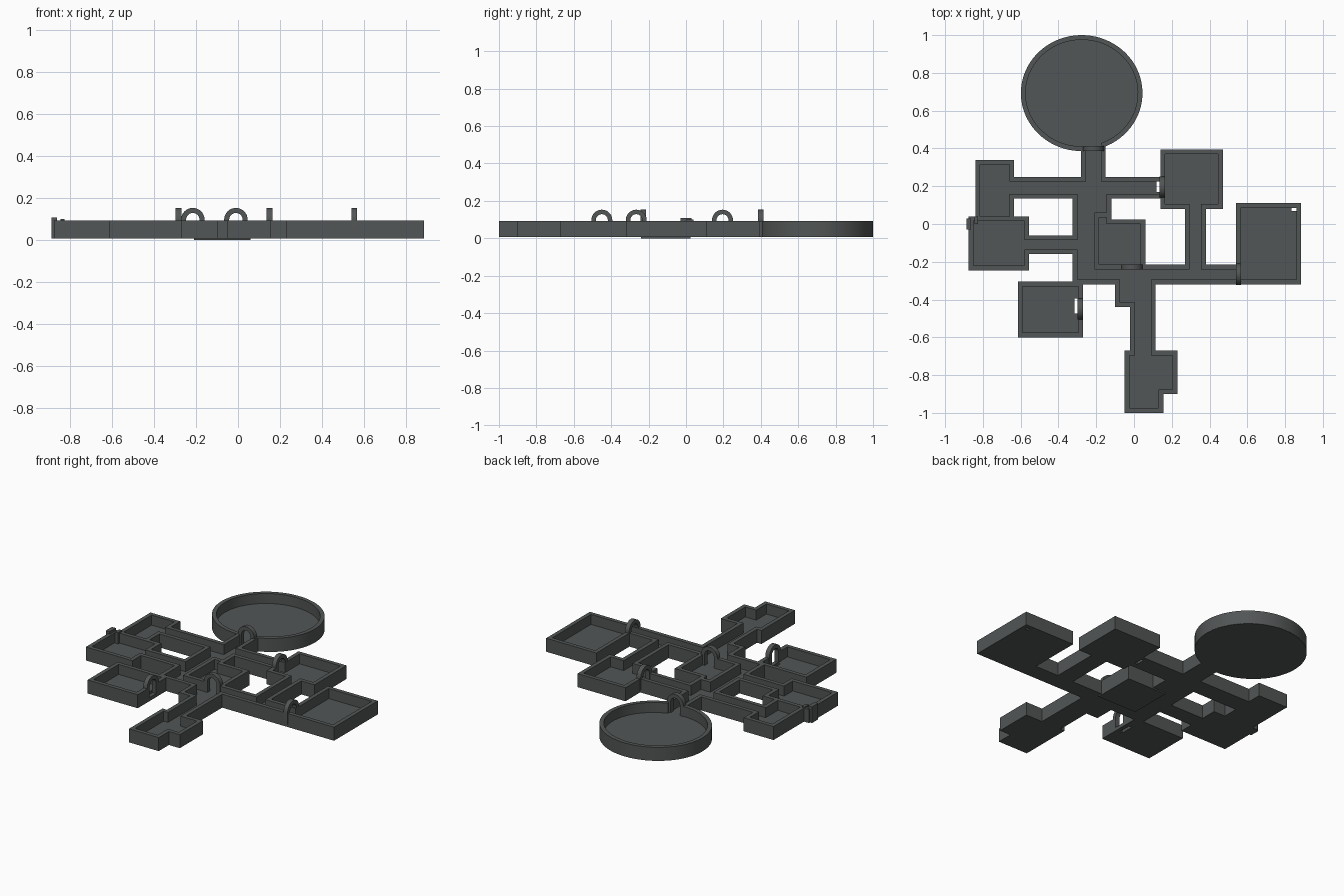
import bpy, bmesh, math

if "Cube" in bpy.data.objects:
    bpy.data.objects.remove(bpy.data.objects["Cube"])

WALL, BOTTOM, FLOOR, TOP = 0.025, 0.008, 0.03, 0.092

stone = bpy.data.materials.new("dark_grey_stone")
stone.diffuse_color = (0.085, 0.092, 0.092, 1)
stone.use_nodes = True
stone.node_tree.nodes["Principled BSDF"].inputs["Base Color"].default_value = stone.diffuse_color


def finish(name, bm, smooth=False):
    bmesh.ops.remove_doubles(bm, verts=bm.verts, dist=1e-5)
    bmesh.ops.recalc_face_normals(bm, faces=bm.faces)
    me = bpy.data.meshes.new(name)
    bm.to_mesh(me)
    bm.free()
    me.materials.append(stone)
    ob = bpy.data.objects.new(name, me)
    bpy.context.collection.objects.link(ob)
    if smooth:
        bpy.ops.object.select_all(action='DESELECT')
        ob.select_set(True)
        bpy.context.view_layer.objects.active = ob
        bpy.ops.object.shade_smooth_by_angle(angle=math.radians(35))
    return ob


def box(name, x0, y0, z0, x1, y1, z1):
    bm = bmesh.new()
    bmesh.ops.create_cube(bm, size=1)
    for v in bm.verts:
        v.co = ((x0 + x1) / 2 + v.co.x * (x1 - x0), (y0 + y1) / 2 + v.co.y * (y1 - y0),
                (z0 + z1) / 2 + v.co.z * (z1 - z0))
    return finish(name, bm)


def sweep(bm, rings, closed=False):
    # Joins a list of 4-point rings into a solid bar
    vs = [[bm.verts.new(p) for p in r] for r in rings]
    n = len(vs)
    for i in range(n if closed else n - 1):
        a, b = vs[i], vs[(i + 1) % n]
        for k in range(4):
            m = (k + 1) % 4
            bm.faces.new((a[k], a[m], b[m], b[k]))
    if not closed:
        bm.faces.new(vs[0])
        bm.faces.new(vs[-1])


# Rooms and corridors: x0, y0, x1, y1, walled sides (left, right, bottom, top)
plan = [
    (-0.84, 0.015, -0.635, 0.34, "lrbt"),      # upper left room
    (-0.875, -0.245, -0.555, 0.04, "lrbt"),    # left room
    (-0.615, -0.60, -0.27, -0.305, "lrbt"),    # lower left room
    (-0.05, -1.0, 0.155, -0.67, "lrbt"),       # bottom room, long part
    (-0.05, -0.90, 0.23, -0.67, "lrbt"),       # bottom room, wide part
    (0.54, -0.32, 0.885, 0.11, "lrbt"),        # right room
    (0.14, 0.08, 0.47, 0.395, "lrbt"),         # upper right room
    (-0.21, -0.24, 0.06, 0.025, "lrbt"),       # centre room
    (-0.21, -0.24, -0.12, 0.06, "lrbt"),       # centre room, raised corner
    (-0.325, -0.32, -0.185, 0.25, "lrbt"),     # main corridor
    (-0.325, 0.035, -0.12, 0.25, "lrbt"),      # main corridor, wide end
    (-0.28, 0.20, -0.15, 0.41, "lr"),          # north corridor
    (-0.68, 0.135, 0.18, 0.25, "bt"),          # upper corridor
    (-0.60, -0.16, -0.28, -0.06, "bt"),        # left corridor
    (-0.325, -0.32, 0.58, -0.215, "lbt"),      # lower corridor
    (0.27, -0.26, 0.38, 0.12, "lr"),           # right corridor
    (-0.02, -0.71, 0.115, -0.28, "lr"),        # south corridor
    (-0.10, -0.44, 0.05, -0.27, "lb"),         # south corridor alcove
    (-0.05, -0.25, 0.03, -0.20, ""),           # centre room door
    (-0.31, -0.49, -0.27, -0.41, ""),          # lower left room door
]
# Small breaks in the floor
voids = [(-0.315, -0.475, -0.295, -0.395), (0.118, 0.17, 0.136, 0.225),
         (0.835, 0.068, 0.86, 0.085)]


def inset(r):
    x0, y0, x1, y1, s = r
    return (x0 + WALL * ("l" in s), y0 + WALL * ("b" in s),
            x1 - WALL * ("r" in s), y1 - WALL * ("t" in s))


inner = [inset(r) for r in plan]
rects = [r[:4] for r in plan] + inner + voids
xs = sorted({round(v, 4) for r in rects for v in (r[0], r[2])})
ys = sorted({round(v, 4) for r in rects for v in (r[1], r[3])})


def inside(x, y, rs):
    return any(r[0] < x < r[2] and r[1] < y < r[3] for r in rs)


def height(i, j):
    if not (0 <= i < len(xs) - 1 and 0 <= j < len(ys) - 1):
        return BOTTOM
    x, y = (xs[i] + xs[i + 1]) / 2, (ys[j] + ys[j + 1]) / 2
    if inside(x, y, voids) or not inside(x, y, plan):
        return BOTTOM
    return FLOOR if inside(x, y, inner) else TOP


# Connected rooms and corridors, as one stepped shell
bm = bmesh.new()


def quad(*pts):
    bm.faces.new([bm.verts.new(p) for p in pts])


for i in range(-1, len(xs) - 1):
    for j in range(-1, len(ys) - 1):
        h = height(i, j)
        if h > BOTTOM:
            x0, x1, y0, y1 = xs[i], xs[i + 1], ys[j], ys[j + 1]
            for z in (h, BOTTOM):
                quad((x0, y0, z), (x1, y0, z), (x1, y1, z), (x0, y1, z))
        levels = (BOTTOM, FLOOR, TOP)
        for a, b in zip(levels, levels[1:]):
            hx, hy = height(i + 1, j), height(i, j + 1)
            if j >= 0 and min(h, hx) <= a and max(h, hx) >= b:
                x = xs[i + 1]
                quad((x, ys[j], a), (x, ys[j + 1], a), (x, ys[j + 1], b), (x, ys[j], b))
            if i >= 0 and min(h, hy) <= a and max(h, hy) >= b:
                y = ys[j + 1]
                quad((xs[i], y, a), (xs[i + 1], y, a), (xs[i + 1], y, b), (xs[i], y, b))
finish("rooms_and_corridors", bm)

# Lower slab under the centre room
box("centre_room_base", -0.21, -0.24, 0, 0.06, 0.025, 0.012)

# Round room: floor disc and a wall ring with a doorway
CX, CY, RX, RY = -0.277, 0.693, 0.322, 0.307
bm = bmesh.new()
bmesh.ops.create_cone(bm, cap_ends=True, segments=72, radius1=1, radius2=1, depth=FLOOR - BOTTOM)
for v in bm.verts:
    v.co = (CX + v.co.x * (RX - 0.002), CY + v.co.y * (RY - 0.002),
            v.co.z + (FLOOR + BOTTOM) / 2)
finish("round_room_floor", bm, True)

bm = bmesh.new()
rings = []
for k in range(73):
    a = math.radians(-70 + 342 * k / 72)
    c, s = math.cos(a), math.sin(a)
    rings.append([(CX + c * (RX - d), CY + s * (RY - d), z)
                  for d, z in ((0, BOTTOM), (0, TOP), (WALL, TOP), (WALL, BOTTOM + 0.01))])
sweep(bm, rings)
finish("round_room_wall", bm, True)


# Door arches: legs and a half ring
def arch(name, x, y, along_x, depth=0.028, r_out=0.056, r_in=0.032, zc=0.097):
    bm = bmesh.new()
    path = [(1, 0, FLOOR - 0.005)]
    path += [(math.cos(math.pi * k / 16), math.sin(math.pi * k / 16), zc) for k in range(17)]
    path += [(-1, 0, FLOOR - 0.005)]
    rings = []
    for c, s, z in path:
        ring = []
        for r, d in ((r_in, -1), (r_out, -1), (r_out, 1), (r_in, 1)):
            u, w = c * r, d * depth / 2
            ring.append((x + (u if along_x else w), y + (w if along_x else u), z + s * r))
        rings.append(ring)
    sweep(bm, rings)
    finish(name, bm, True)


arch("round_room_arch", -0.215, 0.40, True)
arch("centre_room_arch", -0.01, -0.228, True)
arch("upper_right_arch", 0.15, 0.195, False)
arch("right_room_arch", 0.553, -0.266, False)
arch("lower_left_arch", -0.284, -0.45, False)

# Low gate posts on the left room's outer wall
box("left_gate_post_outer", -0.888, -0.03, BOTTOM, -0.862, 0.03, 0.108)
box("left_gate_post_inner", -0.845, 0.0, BOTTOM, -0.825, 0.04, 0.1)
